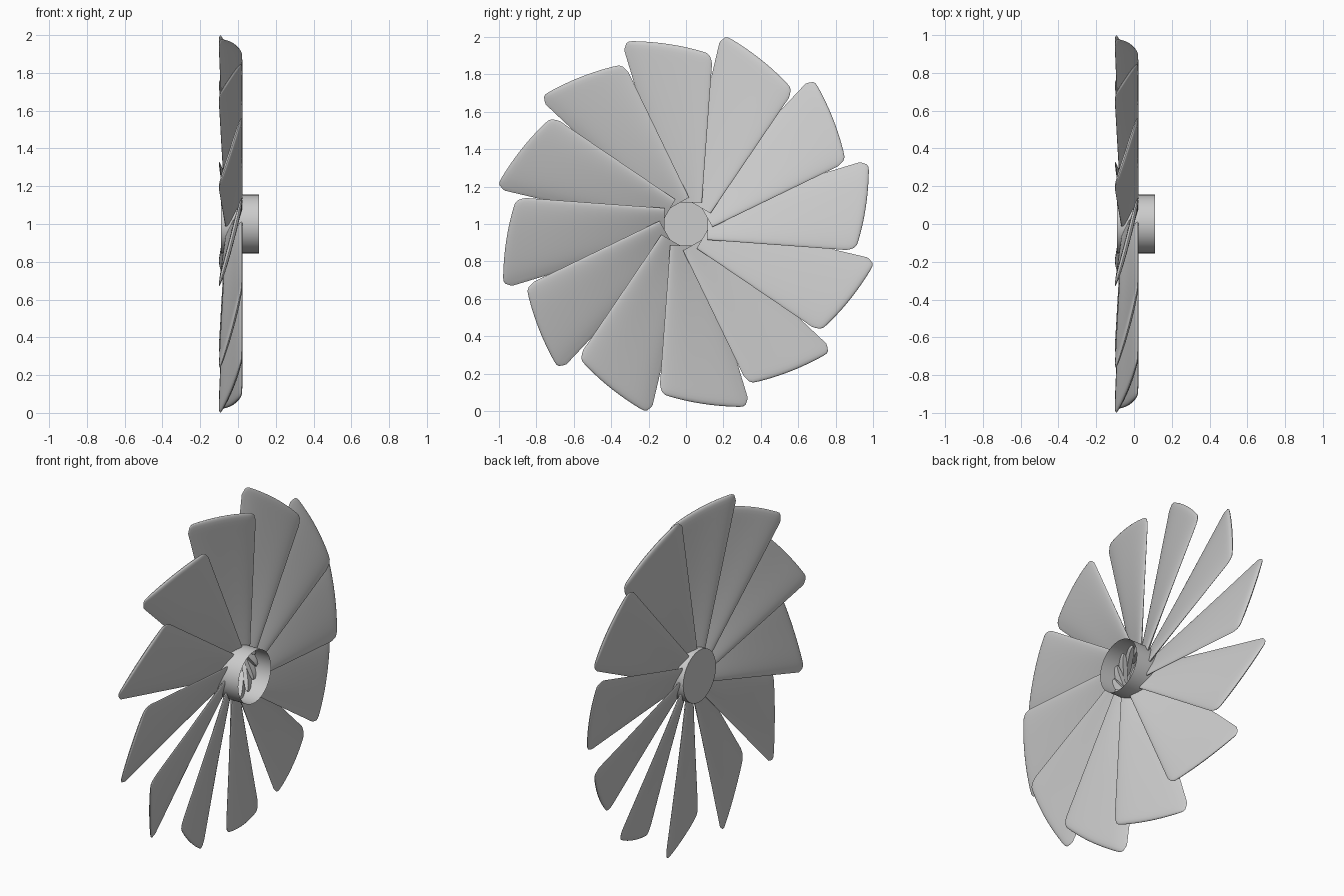
import bpy, bmesh, math
from mathutils import Matrix, Vector

cube = bpy.data.objects.get("Cube")
if cube:
    bpy.data.objects.remove(cube, do_unlink=True)

BLADES = 12
CENTRE = Vector((0, 0, 1))

grey = bpy.data.materials.new("plain_grey")
grey.use_nodes = True
colour = (0.6, 0.6, 0.6, 1)
grey.diffuse_color = colour
grey.node_tree.nodes["Principled BSDF"].inputs["Base Color"].default_value = colour


def lerp(a, b, t):
    return a + (b - a) * t


def make_object(name, bm):
    bmesh.ops.recalc_face_normals(bm, faces=bm.faces[:])
    mesh = bpy.data.meshes.new(name)
    bm.to_mesh(mesh)
    bm.free()
    mesh.materials.append(grey)
    obj = bpy.data.objects.new(name, mesh)
    bpy.context.collection.objects.link(obj)
    obj.location = CENTRE
    bpy.ops.object.select_all(action="DESELECT")
    obj.select_set(True)
    bpy.context.view_layer.objects.active = obj
    bpy.ops.object.shade_smooth_by_angle(angle=math.radians(40))
    return obj


def blade_point(f, s, side):
    """f runs from leading to trailing edge, s from root to tip."""
    edge = abs(2 * f - 1)
    tip_z = 0.978 - 0.072 * f ** 2.2 - 0.05 * edge ** 30
    y = lerp(lerp(-0.085, 0.085, f), lerp(-0.33, 0.139, f), s)
    z = lerp(0.115, tip_z, s)
    # Pitch of the chord, with the trailing edge level from root to tip
    lead, trail = lerp(-0.065, -0.1, s), 0.02
    x = lerp(lead, trail, f) + 0.02 * s * f * (1 - f)
    # Rounded thickness, thinning to nothing at the rim
    half = 0.013 * math.sqrt(max(0, 1 - edge ** 4) * max(0, 1 - s ** 60))
    normal = Vector((lerp(0.17, 0.469, s), lead - trail, 0)).normalized()
    return Vector((x, y, z)) + normal * half * side


# Blade: a thin padded fan-shaped plate made from closed sections
N = 20
chord = [(1 - math.cos(math.pi * i / N)) / 2 for i in range(N + 1)]
span = [1 - (1 - i / 16) ** 2.2 for i in range(17)]
bm = bmesh.new()
loops = []
for s in span:
    top = [bm.verts.new(blade_point(f, s, 1)) for f in chord]
    under = [bm.verts.new(blade_point(f, s, -1)) for f in chord[-2:0:-1]]
    loops.append(top + under)
for a, b in zip(loops, loops[1:]):
    for i in range(len(a)):
        j = (i + 1) % len(a)
        bm.faces.new((a[i], a[j], b[j], b[i]))
bm.faces.new(loops[0])
bmesh.ops.remove_doubles(bm, verts=bm.verts[:], dist=0.0001)
blade = make_object("blade_1", bm)

# Remaining blades share the same mesh
for k in range(1, BLADES):
    copy = blade.copy()
    copy.name = f"blade_{k + 1}"
    copy.rotation_euler.x = k * math.tau / BLADES
    bpy.context.collection.objects.link(copy)

# Hub: thin-walled cup, closed on one side and open on the other
bm = bmesh.new()
bmesh.ops.create_cone(bm, cap_ends=True, segments=64, radius1=0.155,
                      radius2=0.155, depth=0.2)
bmesh.ops.delete(bm, geom=[f for f in bm.faces if f.normal.z > 0.9],
                 context="FACES_ONLY")
bmesh.ops.transform(bm, verts=bm.verts[:],
                    matrix=Matrix.Translation((0.01, 0, 0))
                    @ Matrix.Rotation(math.pi / 2, 4, "Y"))
make_object("hub_cup", bm)
